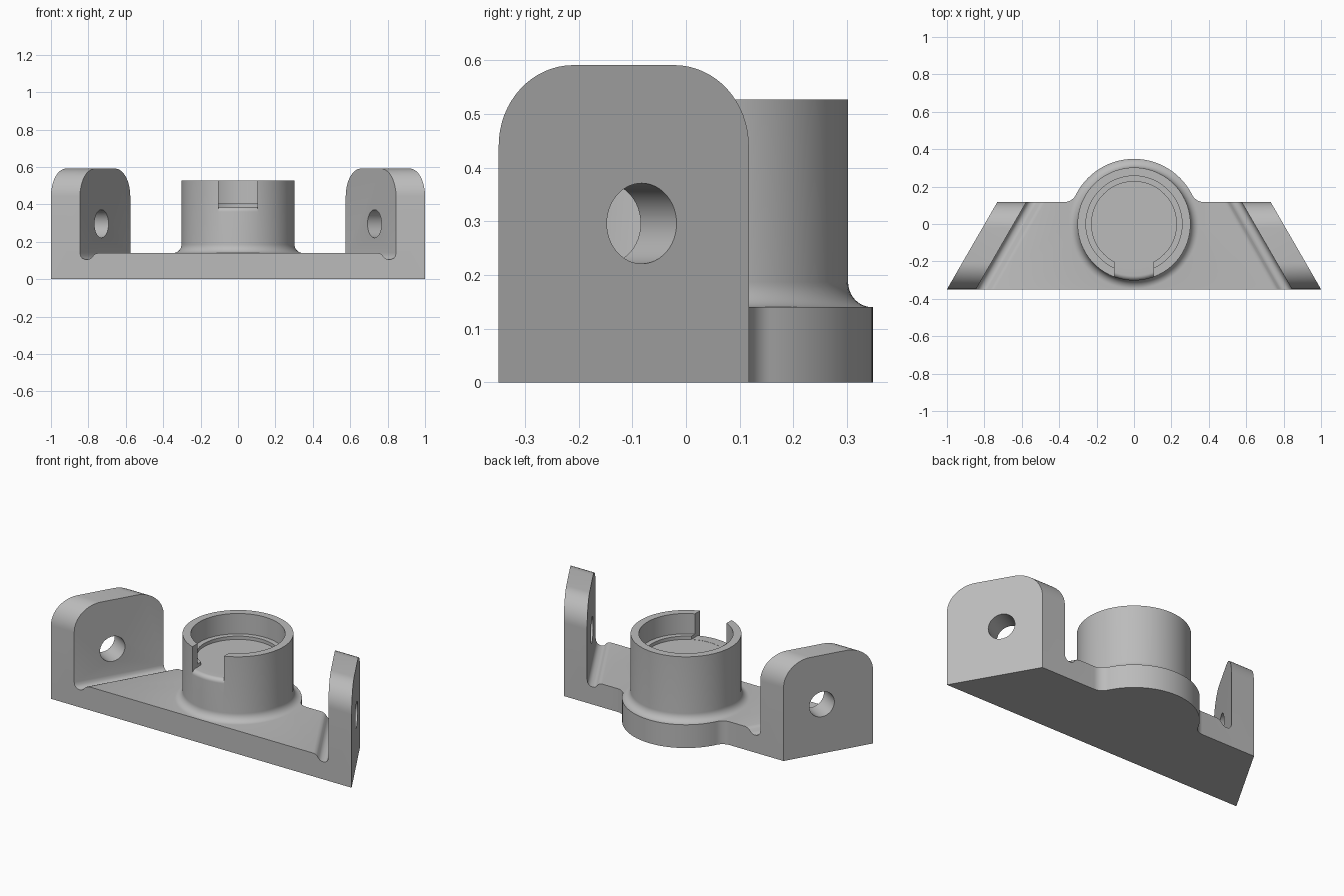
import bpy, bmesh
from math import sin, cos, pi, radians, sqrt, tan, atan2
from mathutils import Matrix

if "Cube" in bpy.data.objects:
    bpy.data.objects.remove(bpy.data.objects["Cube"])

FRONT, BACK, PLATE = -0.349, 0.117, 0.14
SLANT = tan(radians(30))

grey = bpy.data.materials.new("plain_grey")
grey.use_nodes = True
grey.diffuse_color = (0.5, 0.5, 0.5, 1)
grey.node_tree.nodes["Principled BSDF"].inputs["Base Color"].default_value = (0.5, 0.5, 0.5, 1)


def finish(name, bm):
    bmesh.ops.recalc_face_normals(bm, faces=bm.faces[:])
    mesh = bpy.data.meshes.new(name)
    bm.to_mesh(mesh)
    bm.free()
    mesh.materials.append(grey)
    obj = bpy.data.objects.new(name, mesh)
    bpy.context.collection.objects.link(obj)
    return obj


def arc(cx, cy, rx, ry, start, end, steps=16):
    angles = [radians(start + (end - start) * i / steps) for i in range(steps + 1)]
    return [(cx + rx * cos(a), cy + ry * sin(a)) for a in angles]


def prism(name, outline, low, high, place):
    """Extrude a 2D outline from low to high; place maps (u, v, w) to x, y, z."""
    bm = bmesh.new()
    a = [bm.verts.new(place(u, v, low)) for u, v in outline]
    b = [bm.verts.new(place(u, v, high)) for u, v in outline]
    bm.faces.new(a)
    bm.faces.new(b)
    for i in range(len(a)):
        j = (i + 1) % len(a)
        bm.faces.new((a[i], a[j], b[j], b[i]))
    return finish(name, bm)


def lathe(name, profile, steps=96):
    """Spin a radius/height profile that starts and ends on the z axis."""
    bm = bmesh.new()
    verts = [bm.verts.new((r, 0, z)) for r, z in profile]
    edges = [bm.edges.new(pair) for pair in zip(verts, verts[1:])]
    bmesh.ops.spin(bm, geom=verts + edges, cent=(0, 0, 0), axis=(0, 0, 1),
                   angle=2 * pi, steps=steps, use_merge=True)
    bmesh.ops.remove_doubles(bm, verts=bm.verts[:], dist=1e-5)
    return finish(name, bm)


def combine(target, other, operation):
    mod = target.modifiers.new("combine", 'BOOLEAN')
    mod.operation, mod.solver, mod.object = operation, 'EXACT', other
    bpy.context.view_layer.objects.active = target
    bpy.ops.object.modifier_apply(modifier=mod.name)
    bpy.data.objects.remove(other)


def slanted(x, y, z):
    side = (x > 0) - (x < 0)
    return (x - side * SLANT * (y - FRONT), y, z)


# Base plate with a relief groove beside each ear
half = [(0.92, 0), (0.92, PLATE), (0.845, PLATE), (0.842, 0.124), (0.833, 0.112),
        (0.82, 0.106), (0.805, 0.105), (0.792, 0.108), (0.781, 0.117),
        (0.771, 0.129), (0.761, 0.136), (0.745, PLATE)]
outline = half + [(-x, z) for x, z in reversed(half)]
bracket = prism("bracket", outline, FRONT, BACK, lambda u, v, w: slanted(u, w, v))

# Rounded bulge at the back of the plate, blended into the straight edge
R, F = 0.348, 0.07
fx, fy = sqrt((R + F) ** 2 - (BACK + F) ** 2), BACK + F
meet = atan2(fy, fx) * 180 / pi
right = [(fx, 0)] + arc(fx, fy, F, F, 270, 180 + meet, 10)
bulge = right + arc(0, 0, R, R, meet, 180 - meet, 48)[1:-1]
bulge += [(-x, y) for x, y in reversed(right)]
combine(bracket, prism("back_bulge", bulge, 0, PLATE, lambda u, v, w: (u, v, w)), 'UNION')

# Slanted ears with rounded tops
ry, rz, top = 0.139, 0.15, 0.591
ear = [(FRONT, 0), (BACK, 0)]
ear += arc(BACK - ry, top - rz, ry, rz, 0, 90)
ear += arc(FRONT + ry, top - rz, ry, rz, 90, 180)
for side, name in ((1, "left_ear"), (-1, "right_ear")):
    part = prism(name, ear, 0.845, 1.0, lambda u, v, w: slanted(side * w, u, v))
    combine(bracket, part, 'UNION')

# Round boss with a base fillet, a bore and a small inner ledge
boss = [(0, 0.08), (0.29, 0.08), (0.347, PLATE)]
boss += arc(0.347, 0.187, 0.045, 0.047, 270, 180, 10)[1:]
boss += [(0.302, 0.527), (0.257, 0.527), (0.257, 0.405), (0.227, 0.405),
         (0.227, 0.385), (0, 0.385)]
combine(bracket, lathe("boss", boss), 'UNION')

# Front slot through the boss wall, its floor rounded off at the outside
slot = [(0, 0.386)] + arc(0.277, 0.361, 0.025, 0.025, 90, 0, 8)
slot += [(0.34, 0.355), (0.34, 0.6), (0, 0.6)]
cutter = lathe("slot_cutter", slot)
w = 0.105
block = prism("slot_block", [(-w, -0.4), (w, -0.4), (w, -0.15), (-w, -0.15)], 0.3, 0.7,
              lambda u, v, w: (u, v, w))
combine(cutter, block, 'INTERSECT')
combine(bracket, cutter, 'DIFFERENCE')

# Pin holes square to each ear
for side in (1, -1):
    bm = bmesh.new()
    turn = Matrix.Rotation(side * radians(30), 4, 'Z') @ Matrix.Rotation(pi / 2, 4, 'Y')
    bmesh.ops.create_cone(bm, cap_ends=True, segments=48, radius1=0.075, radius2=0.075,
                          depth=0.4, matrix=Matrix.Translation((side * 0.788, -0.116, 0.296)) @ turn)
    combine(bracket, finish("hole_cutter", bm), 'DIFFERENCE')

# Smooth the rounded surfaces and keep the edges crisp
bpy.ops.object.select_all(action='DESELECT')
bracket.select_set(True)
bpy.context.view_layer.objects.active = bracket
bpy.ops.object.shade_smooth_by_angle(angle=radians(30))
